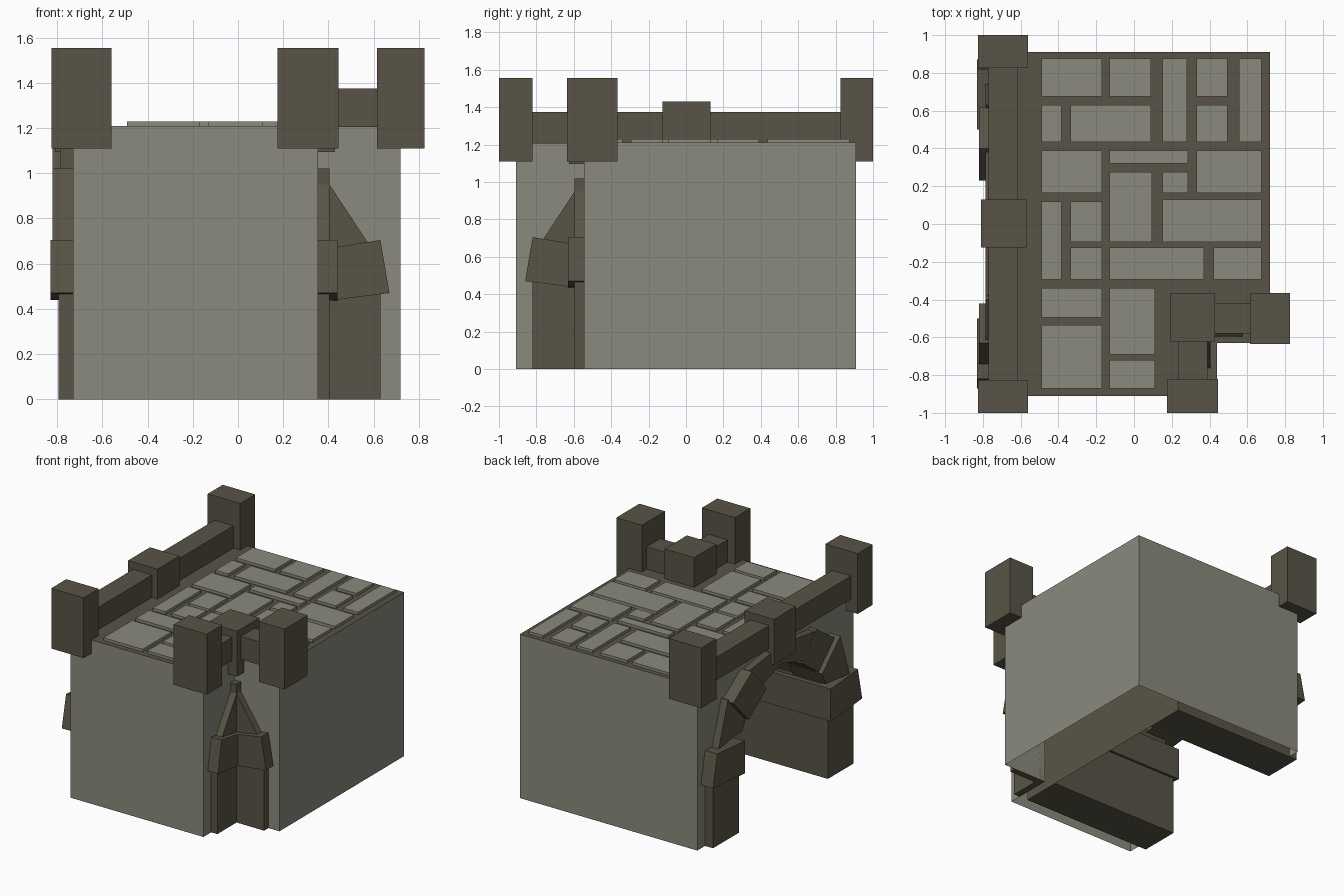
import bpy, bmesh
from mathutils import Vector

if "Cube" in bpy.data.objects:
    bpy.data.objects.remove(bpy.data.objects["Cube"])


def material(name, col):
    m = bpy.data.materials.new(name)
    m.diffuse_color = (*col, 1)
    m.use_nodes = True
    m.node_tree.nodes["Principled BSDF"].inputs["Base Color"].default_value = m.diffuse_color
    return m


STONE = material("light stone", (0.255, 0.255, 0.205))
TRIM = material("dark brown trim", (0.099, 0.088, 0.061))


def finish(name, bm, *mats):
    me = bpy.data.meshes.new(name)
    bm.to_mesh(me)
    bm.free()
    for m in mats:
        me.materials.append(m)
    ob = bpy.data.objects.new(name, me)
    bpy.context.collection.objects.link(ob)
    return ob


def prism(name, pts, axis, d0, d1, mat):
    """Extrude a 2D outline along an axis (x: outline is y,z; y: outline is x,z)."""
    def at(p, d):
        return Vector((d, p[0], p[1])) if axis == "x" else Vector((p[0], d, p[1]))
    bm = bmesh.new()
    a = [bm.verts.new(at(p, d0)) for p in pts]
    b = [bm.verts.new(at(p, d1)) for p in pts]
    bm.faces.new(a)
    bm.faces.new(b)
    for i in range(len(pts)):
        j = (i + 1) % len(pts)
        bm.faces.new((a[i], a[j], b[j], b[i]))
    bmesh.ops.recalc_face_normals(bm, faces=bm.faces[:])
    return finish(name, bm, mat)


def box(name, x0, x1, y0, y1, z0, z1, mat):
    return prism(name, [(y0, z0), (y1, z0), (y1, z1), (y0, z1)], "x", x0, x1, mat)


L, R, F, B, H = -0.73, 0.72, -0.91, 0.91, 1.21   # body limits
NX, NY = 0.355, -0.545                           # front right corner notch

# arched opening outline (y, z), mirrored about y = 0
half = [(0.53, 0), (0.53, 0.7), (0.45, 0.88), (0.28, 1.02)]
arch = half + [(0, 1.12)] + [(-y, z) for y, z in reversed(half)]

# hollow body: light walls, brown floor on top, open underneath
bm = bmesh.new()
plan = [(L, F), (NX, F), (NX, NY), (R, NY), (R, B), (L, B)]
low = [bm.verts.new((x, y, 0)) for x, y in plan]
top = [bm.verts.new((x, y, H)) for x, y in plan]
for i in range(5):
    bm.faces.new((low[i], low[i + 1], top[i + 1], top[i]))
floor = bm.faces.new(top)
floor.material_index = 1
rim = [bm.verts.new((L, y, z)) for y, z in arch]
bm.faces.new([low[5]] + rim + [low[0], top[0], top[5]])
# recess behind the arch
END = 0.285
inner = [bm.verts.new((END, y, z)) for y, z in arch]
for i in range(len(arch) - 1):
    bm.faces.new((rim[i], inner[i], inner[i + 1], rim[i + 1])).material_index = 1
bm.faces.new(inner).material_index = 1
finish("body", bm, STONE, TRIM)

# paving stones: x0, y0, x1, y1
tiles = [
    (-.49, .675, -.17, .875), (-.13, .675, .09, .875), (.15, .435, .28, .875),
    (.33, .675, .495, .875), (.555, .435, .675, .875), (-.49, .435, -.385, .63),
    (-.335, .435, .09, .63), (.33, .435, .495, .63), (-.49, .165, -.17, .39),
    (-.13, .32, .285, .39), (.33, .165, .675, .39), (-.13, -.095, .095, .275),
    (.15, .165, .285, .275), (.15, -.095, .675, .13), (-.49, -.295, -.385, .12),
    (-.335, -.095, -.17, .12), (-.335, -.295, -.17, -.125), (-.13, -.295, .37, -.125),
    (.42, -.295, .675, -.125), (-.49, -.495, -.17, -.34), (-.13, -.69, .11, -.34),
    (-.49, -.87, -.17, -.535), (-.13, -.87, .11, -.72)]
for x0, y0, x1, y1 in tiles:
    box("paving_stone", x0, x1, y0, y1, H - 0.01, 1.23, STONE)

# parapet posts
for x0, x1, y0, y1 in [(-.825, -.56, -1, -.825), (-.825, -.56, .825, 1),
                       (.175, .445, -1, -.82), (.615, .825, -.635, -.365)]:
    box("post", x0, x1, y0, y1, 1.11, 1.555, TRIM)
# parapet middle blocks
box("left_middle_block", -.81, -.57, -.125, .13, 1.095, 1.43, TRIM)
box("corner_block", .19, .43, -.625, -.365, 1.095, 1.43, TRIM)
# parapet rails
for x0, x1, y0, y1 in [(-.77, -.615, -.9, .9), (.235, .39, -.9, -.5), (.35, .7, -.58, -.42)]:
    box("rail", x0, x1, y0, y1, 1.205, 1.375, TRIM)

# left arch stones (y, z), front and back halves with different raised stones
LEG = [(.52, 0), (.82, 0), (.82, .5), (.52, .5)]
SPRINGER = [(.50, .44), (.87, .47), (.82, .705), (.50, .68)]
LOWER = [(.46, .73), (.74, .70), (.63, 1.02), (.42, .82)]
UPPER = [(.44, .81), (.62, 1.0), (.40, 1.15), (.23, .96)]
CROWN = [(.25, .97), (.38, 1.14), (0, 1.19), (0, 1.05)]
for s, lower_x, upper_x in [(-1, -.82, -.785), (1, -.785, -.82)]:
    for name, pts, x0, x1 in [("arch_leg", LEG, -.795, END), ("arch_springer", SPRINGER, -.83, END),
                              ("arch_lower_stone", LOWER, lower_x, -.55),
                              ("arch_upper_stone", UPPER, upper_x, -.55),
                              ("arch_crown", CROWN, -.785, -.55)]:
        prism(name, [(s * y, z) for y, z in pts], "x", x0, x1, TRIM)

# buttress stones on both walls of the corner notch (distance from corner, z)
for name, pts, d in [("notch_leg", [(0, 0), (.275, 0), (.275, .5), (0, .5)], .05),
                     ("notch_springer", [(0, .43), (.315, .47), (.275, .705), (0, .66)], .085),
                     ("notch_stone", [(0, .65), (.23, .68), (.215, .70), (.04, .965), (0, 1.02)], .05)]:
    prism(name + "_front", [(NX + t, z) for t, z in pts], "y", NY, NY - d, TRIM)
    prism(name + "_side", [(NY - t, z) for t, z in pts], "x", NX, NX + d, TRIM)
# corner strip where the two notch stones meet
box("notch_corner_strip", NX, NX + .05, NY - .05, NY, 0, 1.02, TRIM)
